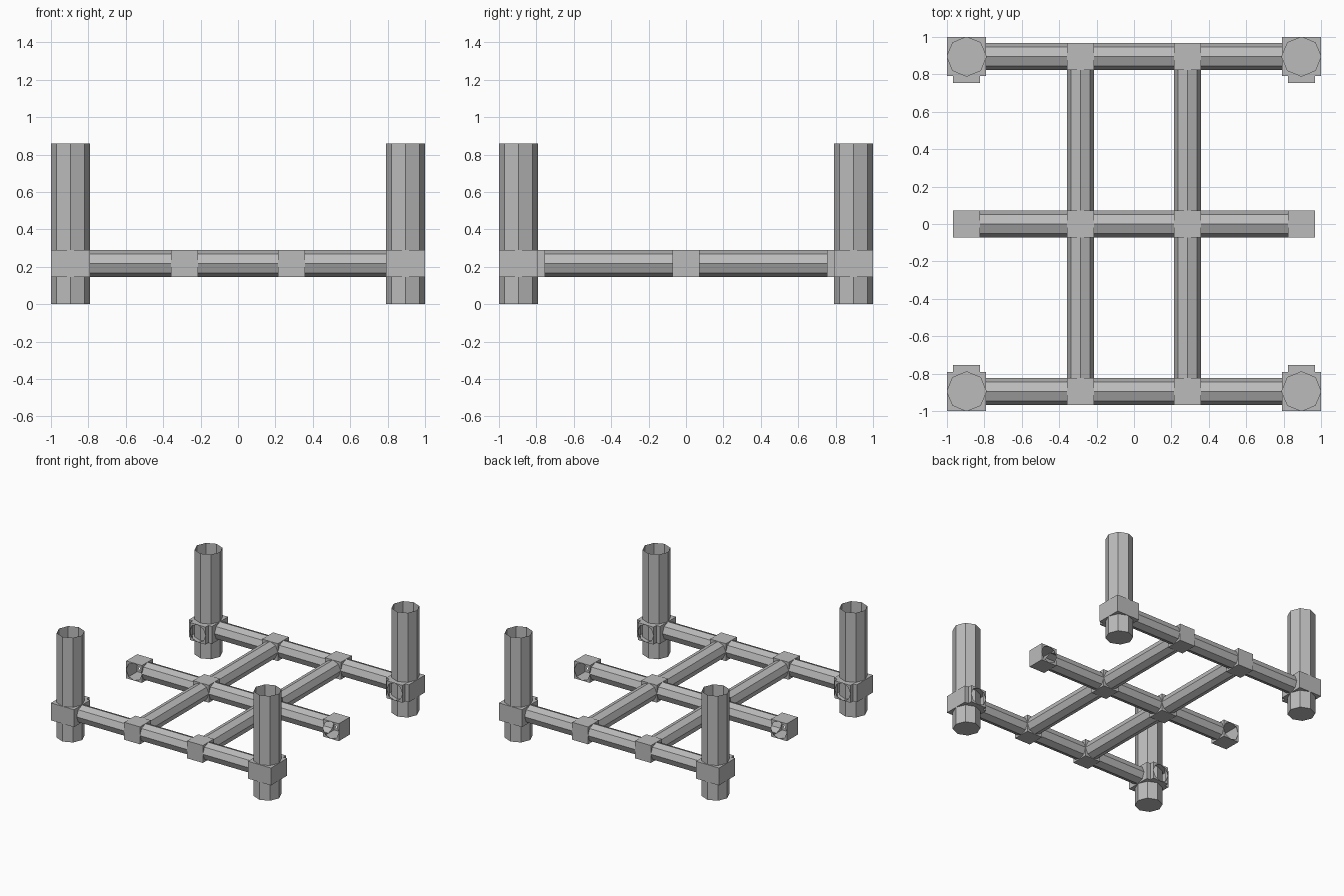
import bpy, bmesh, math
from mathutils import Vector, Matrix

cube = bpy.data.objects.get("Cube")
if cube:
    bpy.data.objects.remove(cube)

GREY = (0.5, 0.5, 0.5, 1)
mat = bpy.data.materials.new("plain grey")
mat.use_nodes = True
mat.diffuse_color = GREY
mat.node_tree.nodes["Principled BSDF"].inputs["Base Color"].default_value = GREY

LEG = 0.105       # leg radius, also half the corner block
R = 0.0715        # rail radius, also half of each connector
P = 1 - LEG       # leg and outer rail position
Q = 0.286         # cross rail position
Z = 0.2175        # frame height
TOP = 0.86        # leg height


def finish(bm, name):
    mesh = bpy.data.meshes.new(name)
    bm.to_mesh(mesh)
    bm.free()
    mesh.materials.append(mat)
    obj = bpy.data.objects.new(name, mesh)
    bpy.context.scene.collection.objects.link(obj)
    return obj


def tube(name, start, end, radius, capped=False):
    """Open eight-sided tube between two points, optionally closed at its start."""
    start, end = Vector(start), Vector(end)
    d = end - start
    bm = bmesh.new()
    bmesh.ops.create_cone(bm, segments=8, radius1=radius, radius2=radius,
                          depth=d.length, cap_ends=False)
    if capped:
        ring = [e for e in bm.edges if all(v.co.z < 0 for v in e.verts)]
        bmesh.ops.contextual_create(bm, geom=ring)
        bmesh.ops.recalc_face_normals(bm, faces=bm.faces)
    turn = Vector((0, 0, 1)).rotation_difference(d).to_matrix().to_4x4()
    bm.transform(Matrix.Translation((start + end) / 2) @ turn)
    return finish(bm, name)


def panel(bm, centre, half, axis, sign, holed=False):
    """One side of a box: a plain quad, or corner webs around an octagonal hole."""
    u, v = [a for a in range(3) if a != axis]

    def point(a, b):
        p = Vector(centre)
        p[axis] += sign * half[axis]
        p[u] += a * half[u]
        p[v] += b * half[v]
        return p

    if holed:
        k = math.sqrt(0.5)
        polys = []
        for a in (-1, 1):
            for b in (-1, 1):
                polys.append([(a, 0), (a, b), (a * k, b * k)])
                polys.append([(a, b), (0, b), (a * k, b * k)])
    else:
        polys = [[(-1, -1), (1, -1), (1, 1), (-1, 1)]]
    for poly in polys:
        face = bm.faces.new([bm.verts.new(point(a, b)) for a, b in poly])
        face.normal_update()
        if face.normal[axis] * sign < 0:
            face.normal_flip()


def box(bm, centre, half, holes=(), skip=()):
    for axis in range(3):
        for sign in (-1, 1):
            if (axis, sign) not in skip:
                panel(bm, centre, half, axis, sign, (axis, sign) in holes)


def block(name, centre, holes=()):
    bm = bmesh.new()
    box(bm, centre, (R, R, R), holes)
    bmesh.ops.remove_doubles(bm, verts=bm.verts, dist=0.0001)
    return finish(bm, name)


# Corner legs, each with a block and an open socket facing the middle
for sy, depth in ((-1, "front"), (1, "back")):
    for sx, side in ((-1, "right"), (1, "left")):
        x, y = sx * P, sy * P
        tube(f"{depth}_{side}_leg", (x, y, 0), (x, y, TOP), LEG, capped=True)
        bm = bmesh.new()
        inner = (1, -sy)
        box(bm, (x, y, Z), (LEG, LEG, R), holes=((2, 1), (2, -1)), skip=(inner,))
        strip = (LEG - R) / 2
        for s in (-1, 1):
            panel(bm, (x + s * (LEG - strip), y, Z), (strip, LEG, R), *inner)
        stub = 0.018
        box(bm, (x, y - sy * (LEG + stub), Z), (R, stub, R),
            holes=(inner,), skip=((1, sy),))
        bmesh.ops.remove_doubles(bm, verts=bm.verts, dist=0.0001)
        finish(bm, f"{depth}_{side}_corner_block")

# Long rails with their crossing blocks
for y, row, end in ((-P, "front", P - LEG), (0, "middle", P - R), (P, "back", P - LEG)):
    spans = ((-end, -Q - R, "right"), (R - Q, Q - R, "centre"), (Q + R, end, "left"))
    for a, b, part in spans:
        tube(f"{row}_rail_{part}", (a, y, Z), (b, y, Z), R)
    for sx, side in ((-1, "right"), (1, "left")):
        block(f"{row}_{side}_crossing", (sx * Q, y, Z))

# Cross rails and the open end sockets of the middle rail
for sx, side in ((-1, "right"), (1, "left")):
    for sy, depth in ((-1, "front"), (1, "back")):
        tube(f"{depth}_{side}_cross_rail", (sx * Q, sy * R, Z),
             (sx * Q, sy * (P - R), Z), R)
    block(f"{side}_end_socket", (sx * P, 0, Z),
          holes=((1, 1), (1, -1), (0, -sx)))
